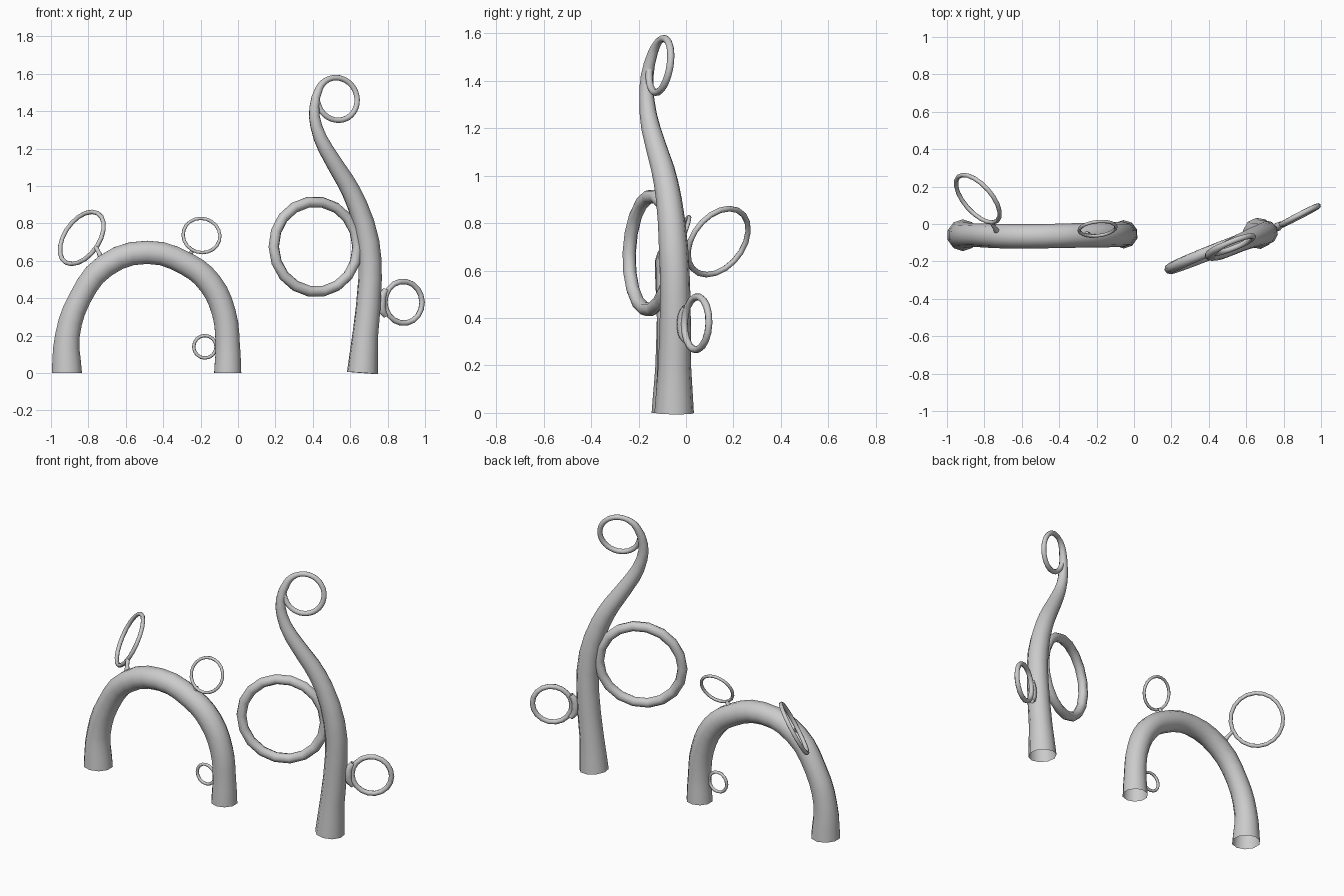
import bpy
from math import cos, sin, pi, radians
from mathutils import Vector

if "Cube" in bpy.data.objects:
    bpy.data.objects.remove(bpy.data.objects["Cube"])


def tube(name, pts, kind='BEZIER', cyclic=False, sides=10, res=4):
    """Sweep a round section along (x, y, z, radius) points."""
    cu = bpy.data.curves.new(name, 'CURVE')
    cu.dimensions = '3D'
    cu.bevel_depth = 1.0
    cu.bevel_resolution = sides // 2 - 2
    cu.resolution_u = res
    sp = cu.splines.new(kind)
    dest = sp.bezier_points if kind == 'BEZIER' else sp.points
    dest.add(len(pts) - 1)
    for p, (x, y, z, r) in zip(dest, pts):
        p.co = (x, y, z) if kind == 'BEZIER' else (x, y, z, 1)
        p.radius = r
    if kind == 'BEZIER':
        for p in dest:
            p.handle_left_type = p.handle_right_type = 'AUTO'
    sp.use_cyclic_u = cyclic
    ob = bpy.data.objects.new(name, cu)
    bpy.context.collection.objects.link(ob)
    bpy.ops.object.select_all(action='DESELECT')
    ob.select_set(True)
    bpy.context.view_layer.objects.active = ob
    bpy.ops.object.convert(target='MESH')
    bpy.ops.object.shade_smooth_by_angle(angle=radians(50))
    return bpy.context.object


def circle(center, normal, radius, degrees, thick):
    """Points on a tilted circle; 0 degrees faces +x, 90 faces up."""
    n = Vector(normal).normalized()
    u = Vector((n.y, -n.x, 0)).normalized()
    v = u.cross(n)
    if v.z < 0:
        v = -v
    out = []
    for a in degrees:
        p = Vector(center) + (u * cos(radians(a)) + v * sin(radians(a))) * radius
        out.append((*p, thick))
    return out


def ring(name, center, normal, radius, thick, count=20):
    degs = [360 * i / count for i in range(count)]
    return tube(name, circle(center, normal, radius, degs, thick), 'POLY', True, 8)


# arch
tube('arch', [
    (-.915, -.06, 0, .085), (-.912, -.06, .2, .069), (-.845, -.06, .4, .063),
    (-.71, -.065, .573, .065), (-.485, -.065, .645, .065), (-.27, -.06, .58, .066),
    (-.15, -.057, .48, .068), (-.075, -.055, .32, .067), (-.055, -.055, .15, .068),
    (-.055, -.055, 0, .076)], res=3)

# loops on the arch, with their short stems
ring('arch_left_loop', (-.835, .135, .722), (.665, .586, -.46), .157, .012)
tube('arch_left_stem', [(-.72, -.055, .59, .022), (-.745, -.02, .645, .011),
                        (-.76, .008, .672, .012)], sides=8)
ring('arch_right_loop', (-.195, -.025, .735), (-.1, .92, -.38), .099, .009)
tube('arch_right_stem', [(-.27, -.058, .60, .03), (-.25, -.052, .645, .012),
                         (-.24, -.055, .66, .009)], sides=8)
ring('arch_foot_loop', (-.177, -.06, .14), (0, 1, 0), .060, .009, 16)

# tall stalk that tapers into a curl
stalk = [
    (.665, -.05, 0, .084), (.68, -.048, .2, .07), (.706, -.045, .5, .064),
    (.695, -.053, .7, .062), (.637, -.072, .9, .055), (.572, -.098, 1.03, .05),
    (.468, -.148, 1.2, .041), (.418, -.165, 1.32, .032), (.408, -.164, 1.42, .027)]
curl = circle((.53, -.11, 1.465), (-.4, 1, -.17), .115, range(150, -171, -20), .015)
curl[0] = (*curl[0][:3], .021)
curl[1] = (*curl[1][:3], .018)
tube('stalk_with_curl', stalk + curl, res=2)

# loops on the stalk, with thickened joints
ring('stalk_large_loop', (.415, -.15, .675), (-.4, 1, -.04), .241, .029, 18)
ring('stalk_small_loop', (.885, .045, .378), (-.52, 1, -.04), .112, .015, 18)
tube('small_loop_joint', [(.79, 0, .445, .016), (.772, -.012, .41, .022),
                          (.768, -.015, .375, .024), (.772, -.012, .335, .022),
                          (.79, 0, .305, .016)], sides=8)
